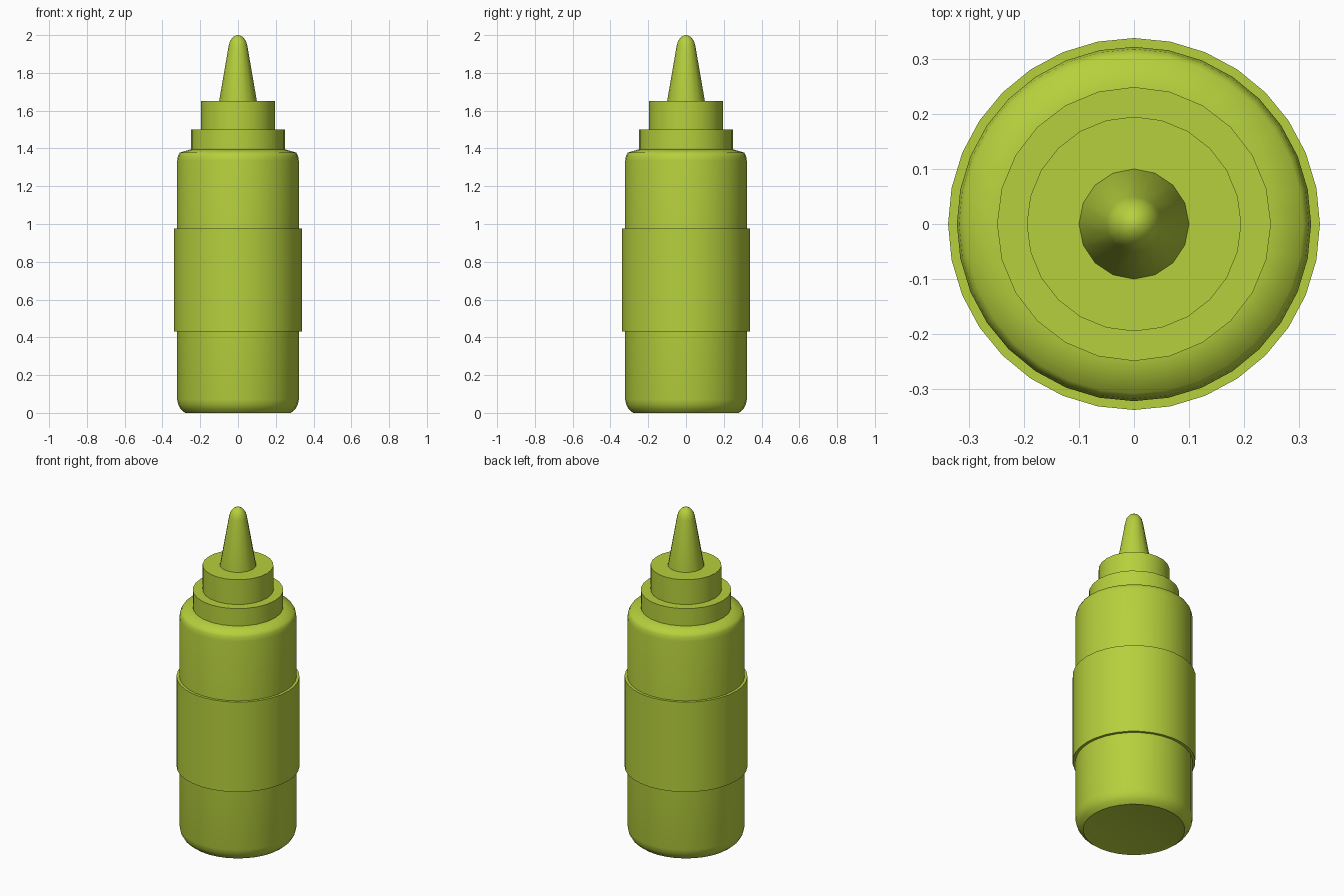
import bpy, bmesh, math

if "Cube" in bpy.data.objects:
    bpy.data.objects.remove(bpy.data.objects["Cube"])

lime = bpy.data.materials.new("lime_green")
lime.diffuse_color = (0.47, 0.63, 0.046, 1)
lime.use_nodes = True
lime.node_tree.nodes["Principled BSDF"].inputs["Base Color"].default_value = lime.diffuse_color


def lathe(name, profile, sides, angle=35, closed=False):
    """Revolve (radius, z) points about the z axis; zero radius makes a pole."""
    bm = bmesh.new()
    rings = []
    for r, z in profile:
        if r == 0:
            rings.append([bm.verts.new((0, 0, z))] * sides)
        else:
            rings.append([bm.verts.new((r * math.cos(2 * math.pi * i / sides),
                                        r * math.sin(2 * math.pi * i / sides), z))
                          for i in range(sides)])
    pairs = list(zip(rings, rings[1:]))
    if closed:
        pairs.append((rings[-1], rings[0]))
    for a, b in pairs:
        for i in range(sides):
            j = (i + 1) % sides
            bm.faces.new(list(dict.fromkeys((a[i], a[j], b[j], b[i]))))
    bmesh.ops.recalc_face_normals(bm, faces=bm.faces)
    mesh = bpy.data.meshes.new(name)
    bm.to_mesh(mesh)
    bm.free()
    mesh.materials.append(lime)
    ob = bpy.data.objects.new(name, mesh)
    bpy.context.collection.objects.link(ob)
    bpy.ops.object.select_all(action='DESELECT')
    ob.select_set(True)
    bpy.context.view_layer.objects.active = ob
    bpy.ops.object.shade_smooth_by_angle(angle=math.radians(angle))
    return ob


# Bottle body with rounded base and shoulder
lathe("bottle_body", [(0, 0.005), (0.26, 0.005), (0.28, 0.0), (0.302, 0.018), (0.316, 0.042),
                      (0.322, 0.07), (0.322, 1.335), (0.318, 1.36), (0.308, 1.378),
                      (0.25, 1.395), (0, 1.395)], 32, 50)

# Raised label sleeve around the body
lathe("label_sleeve", [(0.318, 0.43), (0.338, 0.43), (0.338, 0.975), (0.318, 0.975)],
      32, closed=True)

# Stepped collar and screw cap
lathe("neck_collar", [(0, 1.39), (0.249, 1.39), (0.249, 1.5), (0, 1.5)], 24)
lathe("screw_cap", [(0, 1.495), (0.195, 1.495), (0.195, 1.65), (0, 1.65)], 24)

# Tapered nozzle with a rounded tip
lathe("nozzle", [(0, 1.645), (0.1, 1.645), (0.1, 1.65), (0.05, 1.94), (0.043, 1.967),
                 (0.028, 1.988), (0.012, 1.998), (0, 2.0)], 16, 45)
